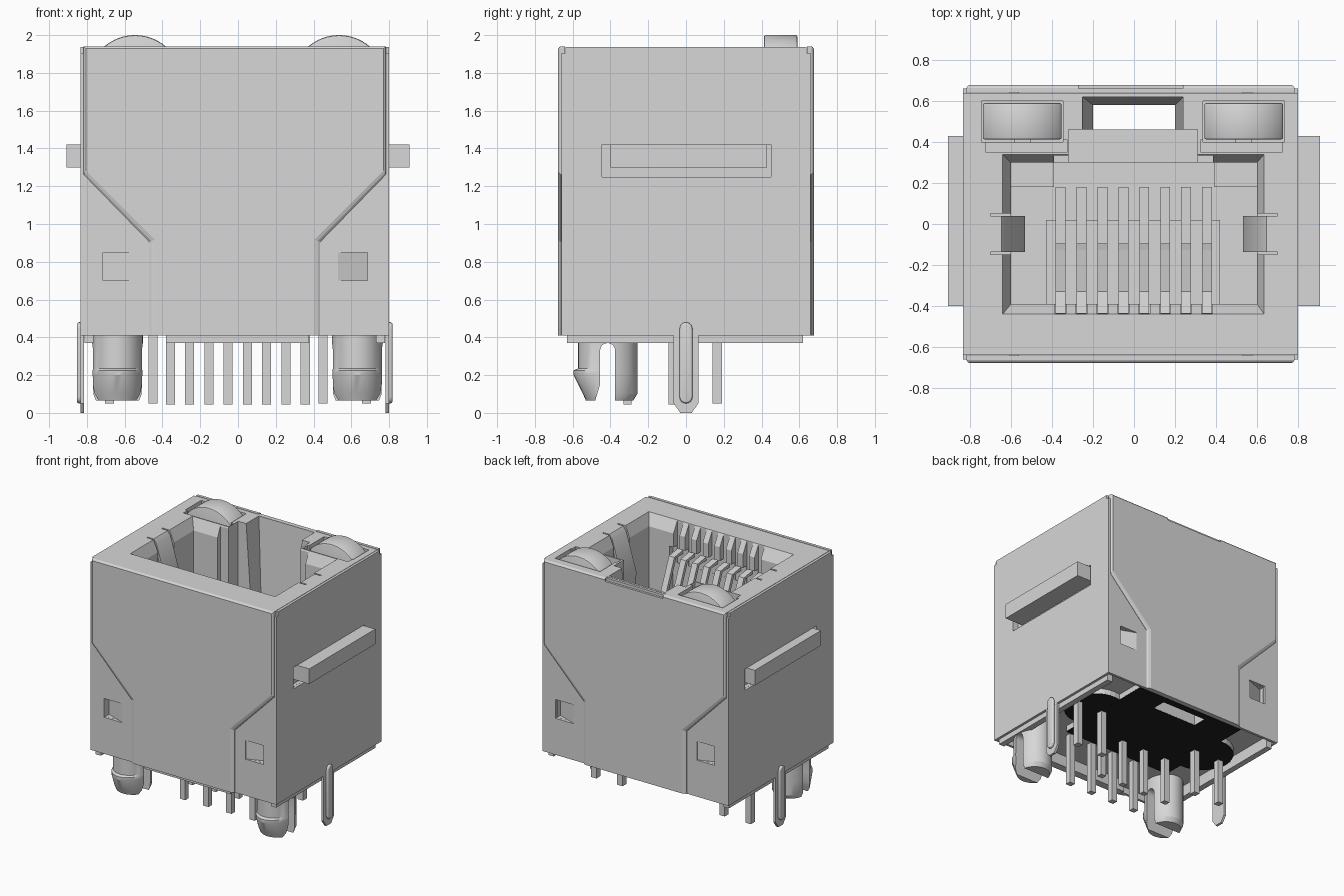
import bpy, bmesh, math
from mathutils import Vector

if "Cube" in bpy.data.objects:
    bpy.data.objects.remove(bpy.data.objects["Cube"], do_unlink=True)


def material(name, c):
    m = bpy.data.materials.new(name)
    m.use_nodes = True
    m.diffuse_color = (*c, 1)
    m.node_tree.nodes["Principled BSDF"].inputs["Base Color"].default_value = (*c, 1)
    return m


GREY = material("light grey", (0.68, 0.68, 0.68))
DARK = material("black", (0.015, 0.015, 0.015))
CX = -0.017  # shell centre line


def loft(name, rings, mat=GREY):
    """Closed solid through matching rings of points."""
    bm = bmesh.new()
    vs = [[bm.verts.new(p) for p in r] for r in rings]
    n = len(rings[0])
    for a, b in zip(vs, vs[1:]):
        for i in range(n):
            bm.faces.new((a[i], a[(i + 1) % n], b[(i + 1) % n], b[i]))
    bm.faces.new(vs[0][::-1])
    bm.faces.new(vs[-1])
    bmesh.ops.recalc_face_normals(bm, faces=bm.faces)
    me = bpy.data.meshes.new(name)
    bm.to_mesh(me)
    bm.free()
    me.materials.append(mat)
    ob = bpy.data.objects.new(name, me)
    bpy.context.collection.objects.link(ob)
    return ob


def rect(x0, x1, y0, y1, z):
    return [(x0, y0, z), (x1, y0, z), (x1, y1, z), (x0, y1, z)]


def box(name, x0, x1, y0, y1, z0, z1, mat=GREY):
    return loft(name, [rect(x0, x1, y0, y1, z0), rect(x0, x1, y0, y1, z1)], mat)


def prism(name, pts, axis, a, b, mat=GREY):
    """Extrude a 2D outline along x, y or z."""
    put = {"x": lambda u, v, w: (w, u, v), "y": lambda u, v, w: (u, w, v),
           "z": lambda u, v, w: (u, v, w)}[axis]
    return loft(name, [[put(u, v, w) for u, v in pts] for w in (a, b)], mat)


def ribbon(name, path, t, axis, a, b):
    """Bent strip: 2D path given thickness t, extruded along an axis."""
    p = [Vector(q) for q in path]
    off = []
    for i in range(len(p)):
        d = (p[min(i + 1, len(p) - 1)] - p[max(i - 1, 0)]).normalized()
        off.append(Vector((-d.y, d.x)) * t / 2)
    out = [q + o for q, o in zip(p, off)] + [q - o for q, o in zip(p, off)][::-1]
    return prism(name, out, axis, a, b)


def bake(ob):
    me = bpy.data.meshes.new_from_object(
        ob.evaluated_get(bpy.context.evaluated_depsgraph_get()))
    ob.modifiers.clear()
    ob.data = me


def cut(targets, *dims, cutter=None):
    c = cutter or box("cutter", *dims)
    c.hide_render = True
    for t in targets:
        m = t.modifiers.new("cut", "BOOLEAN")
        m.operation, m.solver, m.object = "DIFFERENCE", "EXACT", c
        bake(t)
    bpy.data.objects.remove(c, do_unlink=True)


def bevel(ob, w, seg=2):
    m = ob.modifiers.new("bevel", "BEVEL")
    m.width, m.segments, m.limit_method = w, seg, "ANGLE"
    bake(ob)


def smooth(ob):
    bpy.ops.object.select_all(action="DESELECT")
    ob.select_set(True)
    bpy.context.view_layer.objects.active = ob
    bpy.ops.object.shade_smooth_by_angle(angle=math.radians(25))


# Metal sleeve and plastic housing
sleeve = box("shield_sleeve", -0.835, 0.80, -0.66, 0.66, 0.41, 1.936)
cut([sleeve], -0.815, 0.78, -0.64, 0.64, 0.3, 2.1)
housing = box("housing", -0.814, 0.779, -0.639, 0.639, 0.46, 1.938)
for x in (-0.835, 0.80):
    for y in (-0.66, 0.66):
        cut([sleeve], x - 0.022, x + 0.022, y - 0.022, y + 0.022, 1.905, 2.0)


# Front and back shield panels, sloping down to the corner flaps
def panel_outline(low, edge):
    half = [(0.80 - edge, 1.94 - edge), (0.80 - edge, 1.262 - low * 0.3 + low),
            (0.452 - low, 0.905 + low * 0.4), (0.452 - low, 0.41)]
    return [(CX + x, z) for x, z in half] + [(CX - x, z) for x, z in half[::-1]]


def panel(name, s):
    return loft(name, [[(x, s * y, z) for x, z in panel_outline(low, edge)]
                       for y, low, edge in ((0.6405, 0, 0), (0.663, 0, 0),
                                            (0.671, 0.012, 0.004), (0.677, 0.03, 0.012))])


panel("front_panel", -1)
cut([panel("back_panel", 1)], -0.27, 0.24, 0.6, 0.7, 1.915, 2.0)

# Plug opening: chamfered mouth, deep cavity, latch groove and tapered through slot
cut([housing], cutter=loft("mouth", [rect(-0.6, 0.6, -0.39, 0.30, 0.8),
                                     rect(-0.6, 0.6, -0.39, 0.30, 1.85),
                                     rect(-0.64, 0.635, -0.44, 0.34, 1.938),
                                     rect(-0.64, 0.635, -0.44, 0.34, 2.0)]))
cut([housing], -0.32, 0.31, 0.1, 0.46, 0.9, 2.1)
cut([housing], -0.39, 0.385, 0.1, 0.335, 1.0, 2.1)
cut([housing], cutter=loft("slot", [rect(-0.2, 0.2, 0.461, 0.58, 0.3),
                                    rect(-0.2, 0.2, 0.461, 0.58, 1.2),
                                    rect(-0.25, 0.24, 0.455, 0.62, 1.93),
                                    rect(-0.25, 0.24, 0.455, 0.62, 2.1)]))

# Recess in the front wall for the contacts
cut([housing], -0.43, 0.42, -0.435, -0.3, 1.05, 1.74)

for s in (-1, 1):
    side = "left" if s > 0 else "right"
    wall = 0.80 if s > 0 else -0.835

    def xs(a, b):
        return sorted((s * a, s * b))

    # Indicator lamp in its pocket
    lx = 0.535 if s > 0 else -0.545
    cut([housing], lx - 0.198, lx + 0.198, 0.40, 0.60, 1.6, 2.1)
    cut([housing], *xs(0.325, 0.725), 0.35, 0.41, 1.85, 2.1)
    arc = [(lx + 0.25 * math.sin(t), 1.75 + 0.25 * math.cos(t))
           for t in [math.asin(0.192 / 0.25) * (1 - i / 10) for i in range(21)]]
    lamp = prism(side + "_lamp", [(lx + 0.192, 1.59)] + arc + [(lx - 0.192, 1.59)],
                 "y", 0.412, 0.59)
    bevel(lamp, 0.01)
    smooth(lamp)
    box(side + "_lamp_clip", lx - 0.04, lx + 0.04, 0.395, 0.42, 1.83, 1.90)

    # Grounding spring folded over the rim and leaning into the opening
    cut([housing], *xs(0.56, 0.70), -0.148, 0.052, 1.2, 2.1)
    smooth(ribbon(side + "_ground_spring",
                  [(s * 0.70, 1.929), (s * 0.65, 1.929), (s * 0.63, 1.90),
                   (s * 0.54, 1.60), (s * 0.545, 1.52), (s * 0.62, 1.3)],
                  0.018, "y", -0.136, 0.04))

    # Side stop tab bent out of its slot
    cut([sleeve, housing], *sorted((wall - s * 0.05, wall + s * 0.05)),
        -0.445, 0.45, 1.25, 1.42)
    box(side + "_stop_tab", *sorted((wall - s * 0.055, s * 0.907)), -0.40, 0.43, 1.30, 1.42)

    # Windows in the corner flaps, each with a tongue bent inward
    w0, w1 = (0.53, 0.685) if s > 0 else (-0.56, -0.715)
    for f, end in ((-1, "front"), (1, "back")):
        cut([sleeve, housing], *sorted((w0, w1)), *sorted((f * 0.55, f * 0.70)), 0.70, 0.85)
        prism(f"{side}_{end}_tongue",
              [(w0, f * 0.658), (w1, f * 0.60), (w1, f * 0.58), (w0, f * 0.638)],
              "z", 0.702, 0.848)

    # Inner ledge beside the latch groove
    box(side + "_inner_ledge", *xs(0.39, 0.61), 0.18, 0.31, 0.78, 1.4)

    # Split snap-in post with a barb on the front half
    px = 0.632 if s > 0 else -0.638
    rings = []
    for z, rx, rf, rb in ((0.065, 0.12, 0.115, 0.135), (0.10, 0.133, 0.13, 0.157),
                          (0.20, 0.135, 0.18, 0.157), (0.225, 0.135, 0.18, 0.157),
                          (0.235, 0.135, 0.157, 0.157), (0.47, 0.135, 0.157, 0.157)):
        ring = []
        for i in range(32):
            a = math.tau * i / 32
            ry = rf if math.sin(a) < 0 else rb
            ring.append((px + rx * math.cos(a), -0.415 + ry * math.sin(a), z))
        rings.append(ring)
    post = loft(side + "_snap_post", rings)
    slit = [(-0.455, 0.15), (-0.50, 0.0), (-0.375, 0.0)] + [
        (-0.415 + 0.04 * math.cos(math.pi * i / 8), 0.33 + 0.04 * math.sin(math.pi * i / 8))
        for i in range(9)]
    cut([post], cutter=prism("slit", slit, "x", px - 0.3, px + 0.3))
    smooth(post)

    # Shield ground pin with a raised rounded rib
    prism(side + "_shield_pin",
          [(-0.065, 0.45), (-0.065, 0.05), (-0.03, 0), (0.03, 0), (0.065, 0.05), (0.065, 0.45)],
          "x", *sorted((wall - s * 0.001, wall - s * 0.02)))
    rib = [(0.034 * math.cos(t), c + 0.034 * math.sin(t))
           for c, k in ((0.446, 0), (0.084, 1))
           for t in [math.pi * (k + i / 8) for i in range(9)]]
    rib_ob = prism(side + "_pin_rib", rib, "x", *sorted((wall - s * 0.01, wall + s * 0.018)))
    bevel(rib_ob, 0.012, 3)
    smooth(rib_ob)

    # Lamp pins and bottom side rail
    for x in (0.45, 0.68):
        box(side + "_lamp_pin", s * x - 0.024, s * x + 0.024, 0.14, 0.19, 0.05, 0.5)
    box(side + "_bottom_rail", *sorted((wall - s * 0.022, wall - s * 0.07)),
        -0.63, 0.62, 0.37, 0.5)

box("front_bottom_rail", -0.38, 0.375, -0.63, -0.57, 0.37, 0.5)

# Raised underside with round lobes and a dark face, pierced by the through slot
for name, z0, z1, mat in (("underside_block", 0.417, 0.462, GREY),
                          ("underside_face", 0.41, 0.4165, DARK)):
    base = box(name, -0.5, 0.47, -0.22, 0.635, z0, z1, mat)
    cut([base], -0.2, 0.2, 0.461, 0.58, 0.3, 0.6)
    for s in (-1, 1):
        prism(name + "_lobe",
              [(s * 0.52 + 0.23 * math.cos(math.tau * i / 32),
                0.17 + 0.23 * math.sin(math.tau * i / 32)) for i in range(32)],
              "z", z0 + 0.0003, z1 - 0.0003, mat)

# Contact carrier, eight spring contacts and two staggered rows of pins
box("contact_carrier", -0.43, 0.42, -0.391, 0.02, 0.78, 0.95)
for i in range(8):
    x = -0.358 + 0.102 * i
    cut([housing], x - 0.027, x + 0.027, -0.438, -0.38, 1.6, 2.1)
    ribbon("spring_contact", [(-0.437, 1.70), (-0.34, 1.69), (-0.14, 1.22), (-0.11, 1.13),
                              (-0.13, 1.06), (-0.20, 0.94)], 0.028, "x", x - 0.024, x + 0.024)
    box("contact_foot", x - 0.024, x + 0.024, -0.38, 0.18, 0.79, 0.97)
    y = -0.31 if i % 2 else -0.07
    box("signal_pin", x - 0.024, x + 0.024, y - 0.022, y + 0.022, 0.045, 0.5)
